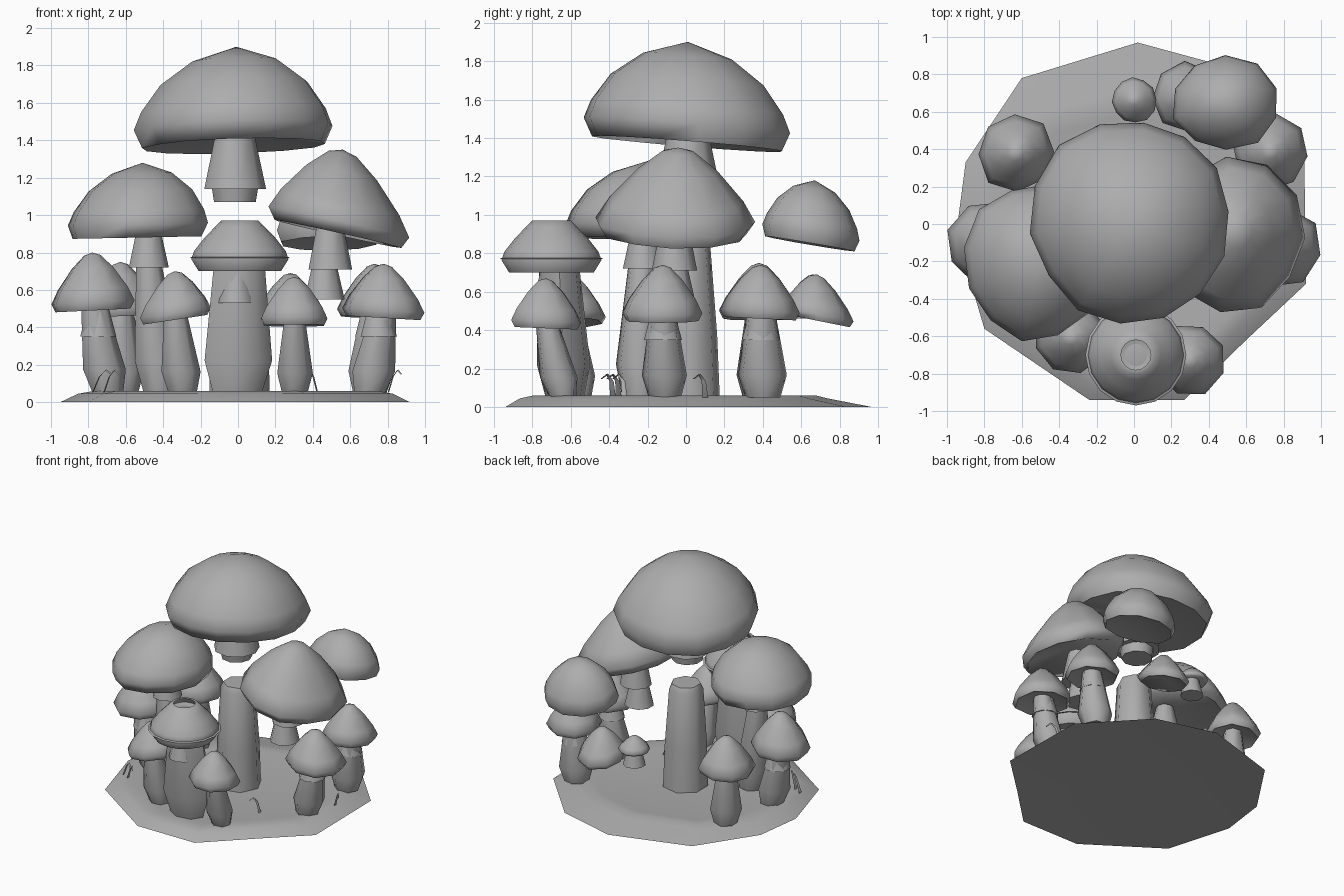
import bpy, bmesh, math, random
from mathutils import Vector

random.seed(4)
if "Cube" in bpy.data.objects:
    bpy.data.objects.remove(bpy.data.objects["Cube"])

grey = bpy.data.materials.new("stone_grey")
grey.use_nodes = True
COLOUR = (0.42, 0.42, 0.42, 1)
grey.diffuse_color = COLOUR
grey.node_tree.nodes["Principled BSDF"].inputs["Base Color"].default_value = COLOUR


def finish(name, bm, angle):
    bmesh.ops.recalc_face_normals(bm, faces=bm.faces[:])
    mesh = bpy.data.meshes.new(name)
    bm.to_mesh(mesh)
    bm.free()
    mesh.materials.append(grey)
    obj = bpy.data.objects.new(name, mesh)
    bpy.context.collection.objects.link(obj)
    bpy.ops.object.select_all(action="DESELECT")
    obj.select_set(True)
    bpy.context.view_layer.objects.active = obj
    bpy.ops.object.shade_smooth_by_angle(angle=math.radians(angle))


def loft(name, rings, angle=75):
    """Bridge rings of points; a ring holding one point becomes a tip."""
    bm = bmesh.new()
    loops = [[bm.verts.new(p) for p in ring] for ring in rings]
    for a, b in zip(loops, loops[1:]):
        n = max(len(a), len(b))
        for i in range(n):
            j = (i + 1) % n
            if len(a) == 1:
                bm.faces.new((a[0], b[i], b[j]))
            elif len(b) == 1:
                bm.faces.new((a[i], a[j], b[0]))
            else:
                bm.faces.new((a[i], a[j], b[j], b[i]))
    for ring in (loops[0], loops[-1]):
        if len(ring) > 2:
            bm.faces.new(ring)
    finish(name, bm, angle)


DOME = [(0, .16), (.92, 0), (1, .18), (.93, .36), (.74, .63), (.43, .86), (0, 1)]
CONE = [(0, .22), (.9, 0), (1, .14), (.84, .38), (.5, .73), (.2, .95), (0, 1)]


def cap(name, x, y, low, top, rx, ry, shape=CONE, tilt=(0, 0), peak=(0, 0), sides=10):
    turn = random.random()
    wobble = [random.uniform(.95, 1.04) for _ in range(sides)]
    rings = []
    for r, f in shape:
        ring = []
        for i in range(sides if r else 1):
            a = math.tau * (i + turn) / sides
            dx, dy = r * rx * wobble[i] * math.cos(a), r * ry * wobble[i] * math.sin(a)
            ring.append((x + dx + peak[0] * f, y + dy + peak[1] * f,
                         low + f * (top - low) + tilt[0] * dx + tilt[1] * dy))
        rings.append(ring)
    loft(name, rings)


def column(name, bottom, top, profile, sides=7, angle=55, depth=1):
    """Turned shape along a leaning line; profile holds (radius, fraction)."""
    b, t = Vector(bottom), Vector(top)
    rings = []
    for r, f in profile:
        c = b.lerp(t, f)
        rings.append([c + Vector((r * math.cos(math.tau * i / sides),
                                  r * depth * math.sin(math.tau * i / sides), 0))
                      for i in range(sides)])
    loft(name, rings, angle)


def bulb(name, bottom, top, r, depth=1, neck=.55):
    column(name, bottom, top, [(r * .72, 0), (r, .25), (r * neck, 1)], depth=depth)


def skirt(name, x, y, low, top, r):
    column(name, (x, y, low), (x, y, top), [(r, 0), (r * .6, 1)], sides=9)


# Ground slab: hollowed underside, sloping rim, slightly sunken top
outline = [(.02, .97), (-.6, .78), (-.9, .33), (-.95, -.05), (-.8, -.56), (-.24, -.94),
           (.27, -.94), (.6, -.62), (.92, -.32), (.91, .4), (.5, .84)]
edge = [(x * .9, y * (.76 if y > 0 else .92), .045) for x, y in outline]
loft("ground_slab", [[(0, -.1, .03)], [(x, y, 0) for x, y in outline], edge,
                     [(x * .9, y * .92, .06) for x, y, z in edge],
                     [(x * .8, y * .82, .05) for x, y, z in edge]], 60)

# Tall central mushroom with its separate trunk
cap("main_cap", -.01, .01, 1.37, 1.9, .54, .56, DOME, (.03, -.08), sides=14)
column("main_skirt", (-.02, .01, 1.14), (-.02, .01, 1.42), [(.17, 0), (.11, 1)], 9)
column("main_skirt_ring", (-.02, .01, 1.07), (-.02, .01, 1.16), [(.115, 0), (.13, 1)], 9)
column("main_trunk", (.0, .01, .05), (.0, .0, .87), [(.17, 0), (.16, .4), (.13, .95), (.11, 1)], 7)

# Three large mushrooms around the trunk
cap("left_cap", .53, -.06, .9, 1.35, .38, .41, CONE, (-.22, -.02), (.03, .02), 11)
skirt("left_skirt", .49, -.06, .71, .95, .12)
skirt("left_lower_skirt", .46, -.06, .55, .74, .11)
cap("right_cap", -.54, -.2, .88, 1.28, .37, .42, DOME, (.02, 0), (.03, 0), 12)
skirt("right_skirt", -.48, -.22, .72, .92, .11)
bulb("right_stem", (-.42, -.24, .05), (-.48, -.23, .74), .13)
cap("back_cap", .49, .64, .85, 1.18, .29, .26, DOME, (.02, -.17), (0, .03))

# Front mushroom: open, ringed cap
turned = [(.06, .04), (.22, 0), (.26, .24), (.245, .4), (.19, .66), (.135, .87),
          (.1, 1), (.08, 1), (.1, .86), (.02, .8)]
column("front_cap", (.01, -.7, .7), (.01, -.7, .97), turned, 16, 60)
for i in range(5):
    z = .77 + i * .037
    column("front_cap_ring", (.01, -.7, z), (.01, -.7, z + .006),
           [(.27 - i * .03, 0), (.26 - i * .03, 1)], 16)
bulb("front_stem", (-.01, -.63, .05), (0, -.66, .74), .19, .75, .75)
skirt("front_skirt", -.01, -.7, .53, .7, .1)

# Small mushrooms: cap centre, heights, radius, tilt, stem foot and stem radius
small = [
    ("front_left", .3, -.73, .41, .67, .195, (0, -.04), (.3, -.64), .1),
    ("front_right", -.34, -.61, .44, .7, .2, (.15, 0), (-.3, -.57), .11),
    ("far_right", -.78, -.1, .49, .8, .23, (.05, 0), (-.7, -.1), .12),
    ("far_left", .78, -.12, .45, .74, .22, (-.06, 0), (.7, -.11), .12),
    ("rear_left", .73, .39, .46, .74, .21, (0, -.05), (.7, .4), .13),
    ("rear_right", -.63, .38, .46, .75, .21, (.05, 0), (-.62, .38), .12),
    ("back_small", .28, .68, .45, .69, .19, (0, -.2), None, 0),
]
for name, x, y, low, top, r, tilt, foot, stem_r in small:
    cap(name + "_cap", x, y, low, top, r, r, CONE, tilt, sides=8)
    if foot:
        bulb(name + "_stem", (*foot, .05), (x, y, low + .06), stem_r)
for name, x, y in (("far_right", -.75, -.1), ("far_left", .75, -.12), ("rear_left", .72, .39)):
    skirt(name + "_skirt", x, y, .35, .5, .1)

# Tiny button mushroom at the back
cap("button_cap", 0, .66, .57, .69, .12, .12, CONE, sides=12)
skirt("button_skirt", 0, .66, .46, .6, .085)

# Curled grass blades
for x, y, dx in ((-.78, -.35, .1), (-.72, -.38, .08), (.42, -.32, -.06), (.8, .1, .07)):
    spine = [Vector((x + dx * t, y - .06 * t * t, .05 + .12 * math.sin(t * 2.2))) for t in (0, .35, .7, 1)]
    rings = [[p + Vector((0, s * .015 * (1 - .25 * i), 0)) for s in (-1, 1)] +
             [p + Vector((.008, 0, .004))] for i, p in enumerate(spine)]
    loft("grass_blade", rings)
